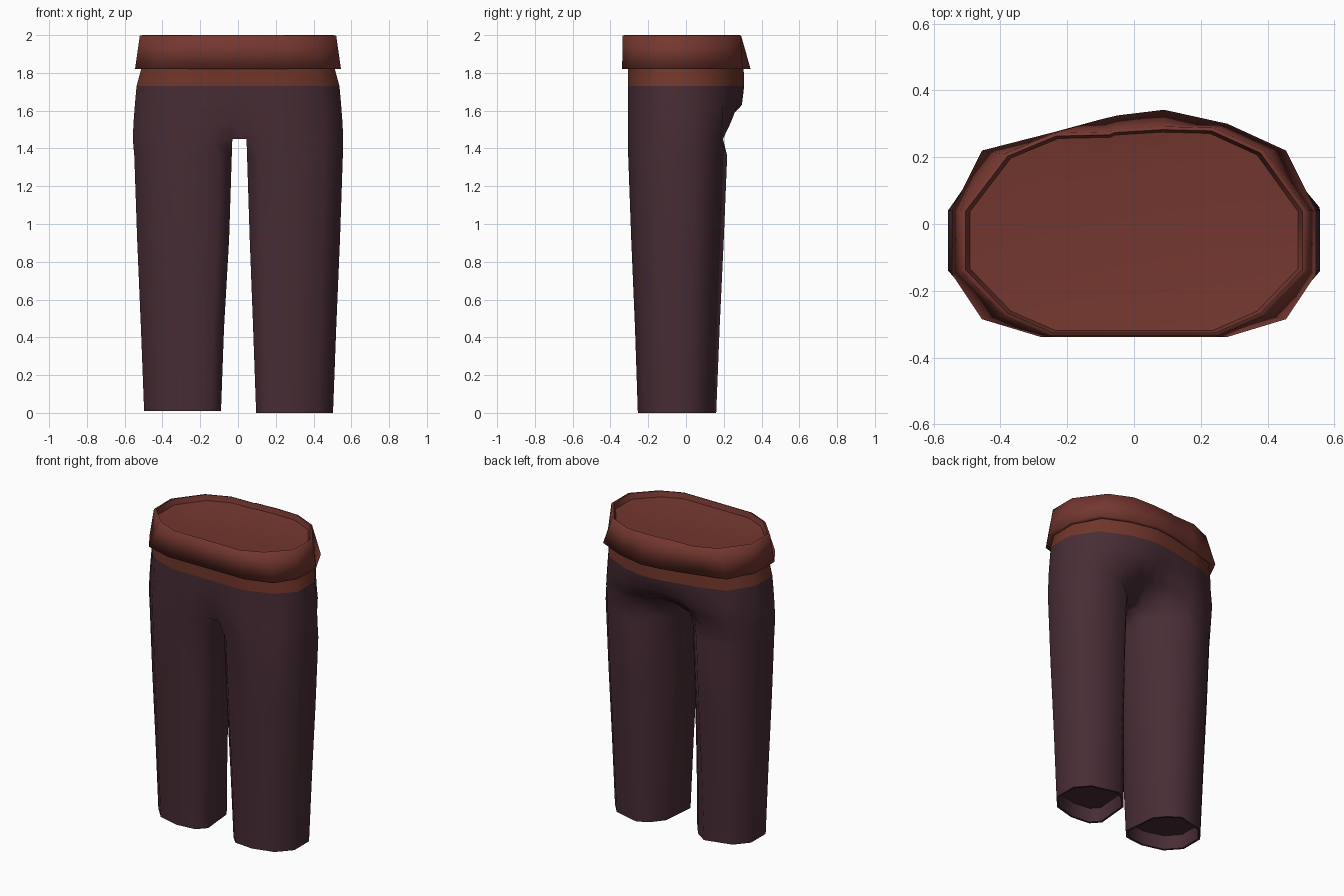
import bpy, bmesh, math

if "Cube" in bpy.data.objects:
    bpy.data.objects.remove(bpy.data.objects["Cube"])


def material(name, rgb):
    m = bpy.data.materials.new(name)
    m.diffuse_color = (*rgb, 1)
    m.use_nodes = True
    m.node_tree.nodes["Principled BSDF"].inputs["Base Color"].default_value = m.diffuse_color
    return m


PURPLE = material("dark plum cloth", (0.064, 0.026, 0.035))
RED = material("red brown sash", (0.175, 0.038, 0.029))
RUST = material("rust waistband", (0.165, 0.037, 0.023))


def add_ring(bm, pts):
    return [bm.verts.new(p) for p in pts]


def bridge(bm, a, b):
    n = len(a)
    for i in range(n):
        j = (i + 1) % n
        bm.faces.new((a[i], a[j], b[j], b[i]))


def loft(bm, rings):
    rings = [add_ring(bm, r) for r in rings]
    for a, b in zip(rings, rings[1:]):
        bridge(bm, a, b)
    return rings


def finish(bm, name, mat, angle):
    bmesh.ops.recalc_face_normals(bm, faces=bm.faces)
    me = bpy.data.meshes.new(name)
    bm.to_mesh(me)
    bm.free()
    me.materials.append(mat)
    ob = bpy.data.objects.new(name, me)
    bpy.context.collection.objects.link(ob)
    bpy.ops.object.select_all(action='DESELECT')
    ob.select_set(True)
    bpy.context.view_layer.objects.active = ob
    bpy.ops.object.shade_smooth_by_angle(angle=math.radians(angle))
    return ob


def hip_ring(z, outer, back, skew, corner, tuck=0.0):
    """Closed 20-sided hip section; skew makes the back fuller on the right,
    tuck pulls the middle of the seat in towards the crotch."""
    front = -0.308
    half = [(None, front + tuck * .2), (0.13, front), (0.26, front),
            (corner, front + 0.06), (outer, -0.14), (outer, 0.04),
            (corner, min(back - 0.04, 0.195)), (0.26, back - skew * .6 - tuck * .12),
            (0.13, back - tuck * .6), (None, back - tuck)]
    right = [(0.045 if x is None else x, y, z) for x, y in half]
    left = [[-0.03 if x is None else -x, y, z] for x, y in half]
    for i, s in ((9, .2), (8, .6), (7, .5)):
        left[i][1] -= skew * s
    return right + left[::-1]


# leg section in unit coordinates: u inner to outer, v front to back
LEG = [(0, .17), (.13, .03), (.45, 0), (.8, .09), (1, .31),
       (1, .68), (.82, .89), (.38, 1), (.19, .88), (.05, .71)]


def leg_ring(side, z, inner, outer, front, back):
    pts = []
    for k, (u, v) in enumerate(LEG):
        if k >= 8:                       # inner back is cut away more higher up
            v -= .1 * min(z / .9, 1)
        pts.append((side * (inner + u * (outer - inner)), front + v * (back - front), z))
    return pts if side > 0 else pts[::-1]


# hips and legs
bm = bmesh.new()
low = loft(bm, [hip_ring(*r) for r in [
    (1.73, 0.537, 0.308, 0.05, 0.435),
    (1.63, 0.546, 0.305, 0.05, 0.44, 0.015),
    (1.54, 0.553, 0.26, 0.02, 0.45, 0.08),
    (1.45, 0.557, 0.22, 0.0, 0.455, 0.2)]])[-1]
bm.faces.new((low[0], low[9], low[10], low[19]))
linings = []
for side, start, d, base in ((1, low[:10], 0.0, 0.0), (-1, low[10:], -0.006, 0.01)):
    prev = start
    top = 0.045 if side > 0 else 0.036
    for z, i, o, f, b in [(1.36, top + .003, 0.555, -0.306, 0.218),
                          (0.92, top + .017, 0.54, -0.29, 0.2),
                          (0.45, 0.08, 0.52, -0.27, 0.178),
                          (base, 0.096, 0.503, -0.255, 0.16)]:
        ring = add_ring(bm, leg_ring(side, z, i + d, o + d, f, b))
        bridge(bm, prev, ring)
        prev = ring
    linings.append([leg_ring(side, base, 0.096 + d, 0.503 + d, -0.255, 0.16),
                    leg_ring(side, base, 0.110 + d, 0.489 + d, -0.241, 0.146),
                    leg_ring(side, base + .09, 0.116 + d, 0.483 + d, -0.235, 0.14)])
finish(bm, "trousers", PURPLE, 75)

# recessed hem linings closing the leg ends
for name, rings in zip(("right_hem", "left_hem"), linings):
    bm = bmesh.new()
    bm.faces.new(loft(bm, rings)[-1])
    finish(bm, name, PURPLE, 60)

# waistband
bm = bmesh.new()
loft(bm, [hip_ring(1.73, 0.537, 0.308, 0.05, 0.435),
          hip_ring(1.83, 0.51, 0.305, 0.05, 0.42)])
finish(bm, "waistband", RUST, 60)

# rolled sash with a small overlap at the back
BOTTOM = [(-.28, -.338), (.28, -.338), (.455, -.285), (.545, -.15), (.545, .04),
          (.455, .22), (.28, .3), (.09, .342), (-.05, .325), (-.10, .313),
          (-.24, .275), (-.455, .22), (-.545, .04), (-.545, -.15), (-.455, -.285)]
TOP = [(-.25, -.336), (.25, -.336), (.39, -.275), (.52, -.14), (.52, .04),
       (.39, .22), (.24, .288), (.09, .292), (-.06, .283), (-.075, .276),
       (-.24, .272), (-.39, .21), (-.52, .04), (-.52, -.14), (-.39, -.275)]


def section(pts, z, s=1.0):
    return [(x * s, (y + .02) * s - .02, z) for x, y in pts]


bm = bmesh.new()
loft(bm, [section(*r) for r in [
    (BOTTOM, 1.82, 0.93), (BOTTOM, 1.82), (TOP, 1.997), (TOP, 2.0, 0.97)]])
finish(bm, "sash", RED, 120)

# sunken lining inside the sash
bm = bmesh.new()
rings = loft(bm, [section(TOP, 2.0, 0.97), section(TOP, 1.965, 0.945),
                  section(TOP, 1.955, 0.7)])
bm.faces.new(rings[-1])
finish(bm, "sash_lining", RED, 50)
